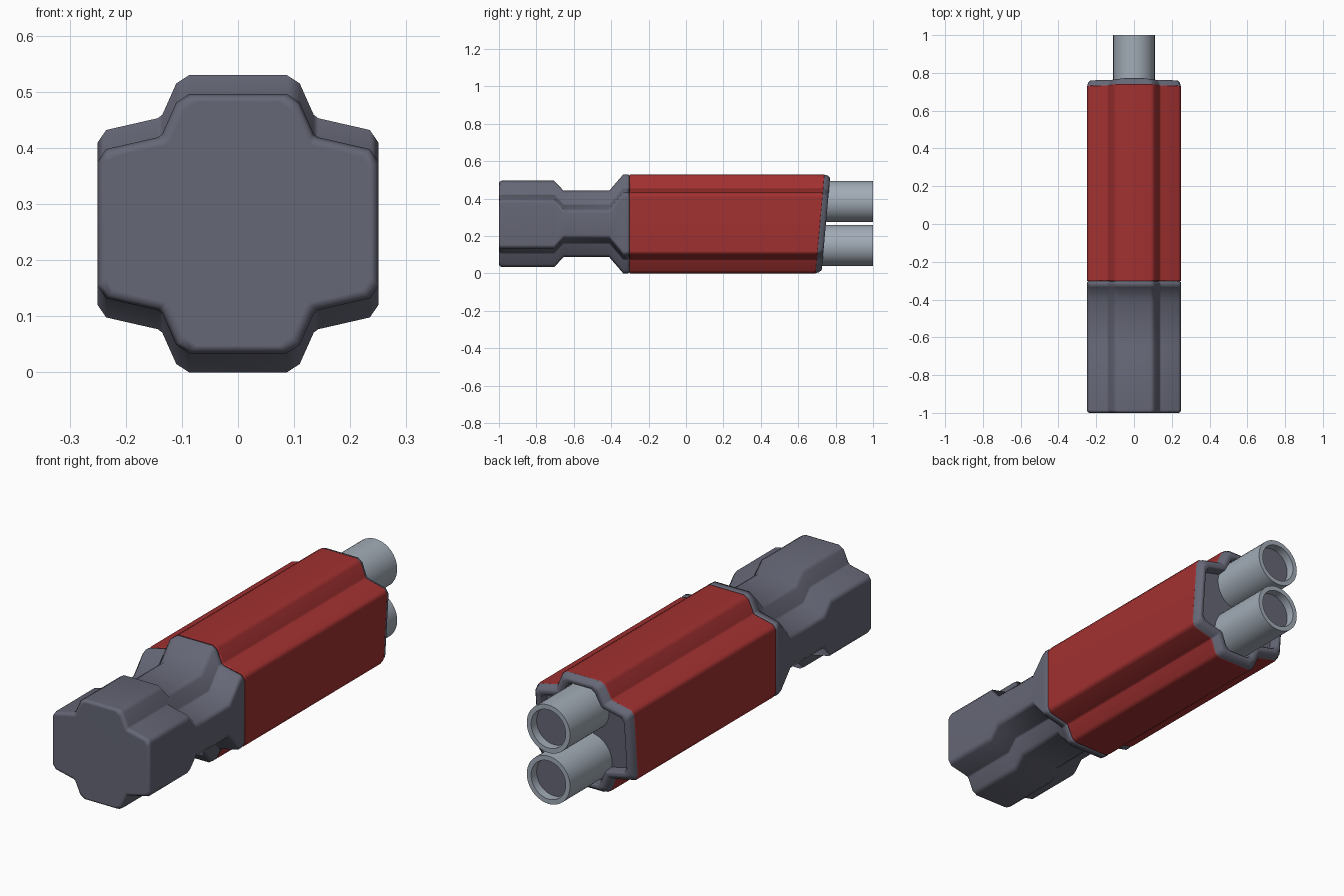
import bpy, bmesh, math

if "Cube" in bpy.data.objects:
    bpy.data.objects.remove(bpy.data.objects["Cube"])

ZC = 0.265      # mid height of the body
SLANT = 0.09    # lean of the rear face

# Upper right quarter of the cross-section (x, height above the middle)
QUARTER = [(0.25, 0.145), (0.235, 0.167), (0.143, 0.188), (0.135, 0.194),
           (0.11, 0.25), (0.087, 0.265)]
SECTION = (QUARTER + [(-x, z) for x, z in reversed(QUARTER)]
           + [(-x, -z) for x, z in QUARTER] + [(x, -z) for x, z in reversed(QUARTER)])


def material(name, rgb):
    m = bpy.data.materials.new(name)
    m.diffuse_color = (*rgb, 1)
    m.use_nodes = True
    m.node_tree.nodes["Principled BSDF"].inputs["Base Color"].default_value = m.diffuse_color
    return m


DARK = material("dark_grey", (0.13, 0.135, 0.18))
RED = material("red", (0.36, 0.03, 0.03))
METAL = material("light_metal", (0.36, 0.41, 0.47))


def finish(name, rings, mat, cap_start, cap_end, angle=50):
    """Skin a list of closed rings into a smooth-shaded object."""
    bm = bmesh.new()
    vr = [[bm.verts.new(p) for p in ring] for ring in rings]
    n = len(vr[0])
    for a, b in zip(vr, vr[1:]):
        for i in range(n):
            j = (i + 1) % n
            bm.faces.new((a[i], a[j], b[j], b[i]))
    if cap_start:
        bm.faces.new(vr[0])
    if cap_end:
        bm.faces.new(vr[-1])
    bmesh.ops.recalc_face_normals(bm, faces=bm.faces)
    me = bpy.data.meshes.new(name)
    bm.to_mesh(me)
    bm.free()
    me.materials.append(mat)
    ob = bpy.data.objects.new(name, me)
    bpy.context.collection.objects.link(ob)
    bpy.ops.object.select_all(action='DESELECT')
    ob.select_set(True)
    bpy.context.view_layer.objects.active = ob
    bpy.ops.object.shade_smooth_by_angle(angle=math.radians(angle))
    w = ob.modifiers.new("weighted", 'WEIGHTED_NORMAL')
    w.keep_sharp = True
    return ob


def ring(y, pinch=0.0, inset=0.0, slant=0.0):
    """Cross-section at y, squeezed in height by pinch and inset all round."""
    pts = []
    for x, z in SECTION:
        px = x - math.copysign(inset, x)
        pz = z - math.copysign(inset + pinch, z)
        pts.append((px, y + slant * pz, ZC + pz))
    return pts


def lathe(name, profile, z, mat, cap_start, cap_end, sides=40):
    """Revolve (y, radius) pairs about a y-parallel axis at height z."""
    rings = [[(r * math.cos(2 * math.pi * i / sides), y,
               z + r * math.sin(2 * math.pi * i / sides)) for i in range(sides)]
             for y, r in profile]
    return finish(name, rings, mat, cap_start, cap_end, 40)


# Dark body: grip with a waist, core under the shell, slanted recessed rear rim
finish("body", [
    ring(-1.0, 0.034, 0.014), ring(-0.996, 0.034, 0.005), ring(-0.985, 0.034),
    ring(-0.705, 0.034), ring(-0.655, 0.087), ring(-0.41, 0.087),
    ring(-0.335), ring(-0.312), ring(-0.304, 0, 0.004), ring(-0.302, 0, 0.012),
    ring(0.712, 0, 0.012, SLANT), ring(0.717, 0, 0.002, SLANT),
    ring(0.735, 0, 0.007, SLANT), ring(0.747, 0, 0.018, SLANT),
    ring(0.748, 0, 0.024, SLANT), ring(0.748, 0, 0.034, SLANT),
    ring(0.742, 0, 0.038, SLANT), ring(0.705, 0, 0.042, SLANT),
], DARK, True, True)

# Red outer shell
finish("shell", [
    ring(-0.302, 0, 0.011), ring(-0.302, 0, 0.003), ring(-0.297),
    ring(0.714, 0, 0, SLANT), ring(0.718, 0, 0.003, SLANT), ring(0.718, 0, 0.011, SLANT),
], RED, False, False)

# Two hollow tubes, each with a dark plug set inside
for label, z in (("upper", 0.385), ("lower", 0.15)):
    lathe(label + "_tube", [(0.68, 0.11), (1.0, 0.11), (1.0, 0.088), (0.95, 0.088)],
          z, METAL, True, False)
    lathe(label + "_plug", [(0.945, 0.088), (0.96, 0.088)], z, DARK, True, True)
